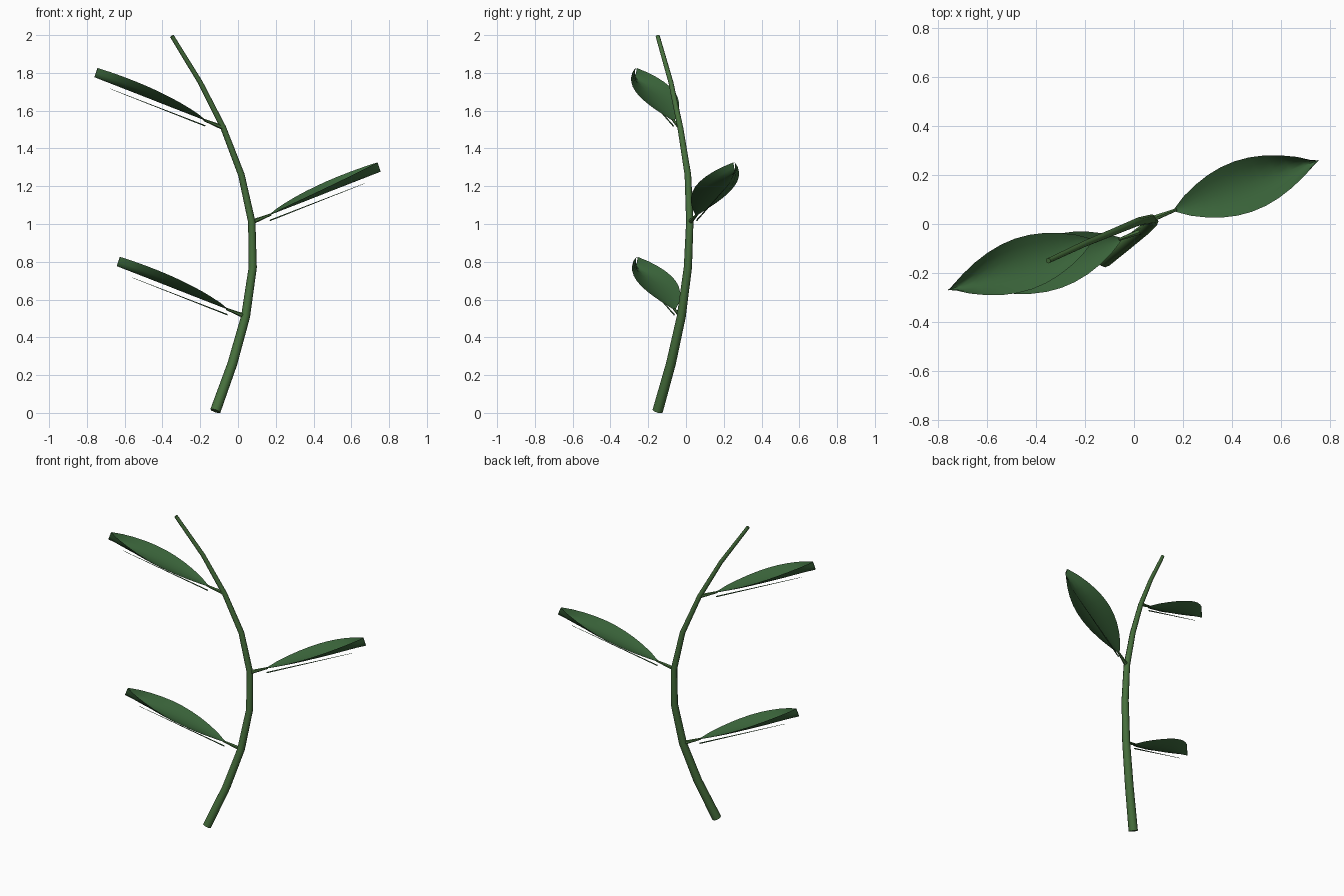
import bpy, bmesh, math
from mathutils import Vector, Matrix

cube = bpy.data.objects.get("Cube")
if cube:
    bpy.data.objects.remove(cube, do_unlink=True)


def material(name, color):
    m = bpy.data.materials.new(name)
    m.use_nodes = True
    m.diffuse_color = color
    m.node_tree.nodes["Principled BSDF"].inputs["Base Color"].default_value = color
    return m


stem_green = material("stem green", (0.062, 0.16, 0.045, 1))
leaf_green = material("leaf green", (0.043, 0.13, 0.043, 1))


def finish(bm, name, mat, angle):
    bmesh.ops.recalc_face_normals(bm, faces=bm.faces)
    mesh = bpy.data.meshes.new(name)
    bm.to_mesh(mesh)
    bm.free()
    mesh.materials.append(mat)
    obj = bpy.data.objects.new(name, mesh)
    bpy.context.collection.objects.link(obj)
    bpy.ops.object.select_all(action='DESELECT')
    obj.select_set(True)
    bpy.context.view_layer.objects.active = obj
    bpy.ops.object.shade_smooth_by_angle(angle=math.radians(angle))
    return obj


def tube(name, path, r0, r1, sides, mat):
    """Tapered, capped tube along a list of points."""
    bm = bmesh.new()
    rings = []
    last = len(path) - 1
    for i, p in enumerate(path):
        tangent = (path[min(i + 1, last)] - path[max(i - 1, 0)]).normalized()
        side = Vector((0, 1, 0)).cross(tangent).normalized()
        other = tangent.cross(side)
        r = r0 + (r1 - r0) * i / last
        angles = [2 * math.pi * k / sides for k in range(sides)]
        rings.append([bm.verts.new(p + r * (math.cos(a) * side + math.sin(a) * other))
                      for a in angles])
    for a, b in zip(rings, rings[1:]):
        for k in range(sides):
            j = (k + 1) % sides
            bm.faces.new((a[k], a[j], b[j], b[k]))
    bm.faces.new(rings[0])
    bm.faces.new(rings[-1])
    return finish(bm, name, mat, 50)


# Bowed stem
stem_path = [Vector(p) for p in (
    (-0.12, -0.15, 0.01), (-0.03, -0.08, 0.26), (0.04, -0.025, 0.51),
    (0.078, 0.01, 0.77), (0.073, 0.02, 1.01), (0.018, 0.01, 1.26),
    (-0.078, -0.03, 1.51), (-0.2, -0.08, 1.75), (-0.35, -0.15, 1.995))]
tube("stem", stem_path, 0.028, 0.011, 8, stem_green)

# Leaf layout, measured from the joint on the stem
BASE = Vector((0.09, 0.035, 0.036))
BLADE = Vector((0.592, 0.205, 0.231))
ACROSS = Vector((-BLADE.y, BLADE.x, 0)).normalized()
UP = BLADE.cross(ACROSS).normalized()
ROWS, COLS = 10, 6


def leaf(name, joint, turn):
    rot = Matrix.Rotation(turn, 3, 'Z')

    def place(v):
        return joint + rot @ v

    # Cupped blade whose edges fold upward towards the tip
    bm = bmesh.new()
    grid = []
    for i in range(ROWS + 1):
        t = i / ROWS
        half = 0.004 + 0.105 * max(0, math.sin(math.pi * t)) ** 0.85
        lift = 0.052 * math.sin(math.pi * t / 2) ** 0.75
        row = []
        for j in range(COLS + 1):
            u = 2 * j / COLS - 1
            row.append(bm.verts.new(place(
                BASE + BLADE * t + ACROSS * half * u + UP * lift * u * u)))
        grid.append(row)
    for a, b in zip(grid, grid[1:]):
        for j in range(COLS):
            bm.faces.new((a[j], a[j + 1], b[j + 1], b[j]))
    obj = finish(bm, name + "_blade", leaf_green, 60)
    # Keep the blade's upper side outward
    if sum(p.normal.z for p in obj.data.polygons) < 0:
        obj.data.flip_normals()

    # Leaf stalk and the thin rib hanging under the blade
    tube(name + "_stalk", [place(Vector()), place(BASE + BLADE * 0.02)],
         0.013, 0.006, 6, stem_green)
    drop = Vector((0, 0, -0.029))
    tube(name + "_rib", [place(BASE + BLADE * t + drop) for t in (0.01, 0.43, 0.86)],
         0.004, 0.001, 5, leaf_green)


leaf("lower_leaf", stem_path[2], math.pi)
leaf("middle_leaf", stem_path[4], 0)
leaf("upper_leaf", stem_path[6], math.pi)
